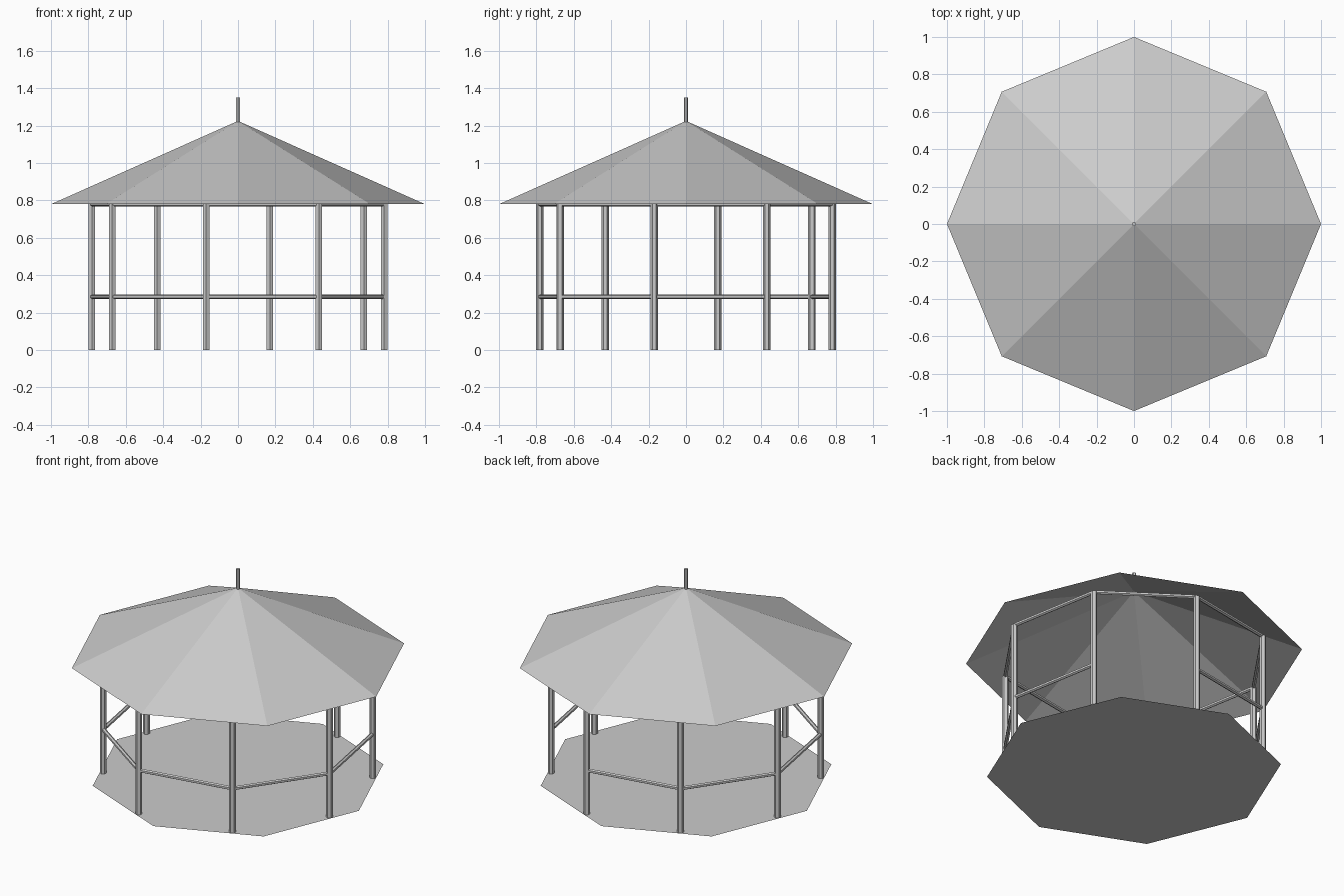
import bpy, bmesh
from math import radians, cos, sin
from mathutils import Vector

cube = bpy.data.objects.get("Cube")
if cube:
    bpy.data.objects.remove(cube, do_unlink=True)

GREY = (0.6, 0.6, 0.6, 1.0)
mat = bpy.data.materials.new("plain grey")
mat.use_nodes = True
mat.diffuse_color = GREY
mat.node_tree.nodes["Principled BSDF"].inputs["Base Color"].default_value = GREY


def finish(name, bm):
    mesh = bpy.data.meshes.new(name)
    bm.to_mesh(mesh)
    bm.free()
    mesh.materials.append(mat)
    obj = bpy.data.objects.new(name, mesh)
    bpy.context.collection.objects.link(obj)
    return obj


def ring(radius, z, count=8, start=0.0):
    """Corner points of a level regular polygon."""
    angles = [radians(start + 360 * k / count) for k in range(count)]
    return [Vector((radius * cos(a), radius * sin(a), z)) for a in angles]


def bar(name, a, b, radius, side, up):
    """Capped six-sided bar from a to b; 'up' points at one of its edges."""
    bm = bmesh.new()
    ends = []
    for centre in (a, b):
        ends.append([bm.verts.new(centre + p.x * up + p.y * side)
                     for p in ring(radius, 0, 6)])
    low, high = ends
    for i in range(6):
        j = (i + 1) % 6
        bm.faces.new((low[i], low[j], high[j], high[i]))
    bm.faces.new(low[::-1])
    bm.faces.new(high)
    bmesh.ops.recalc_face_normals(bm, faces=bm.faces[:])
    return finish(name, bm)


X, Y, Z = Vector((1, 0, 0)), Vector((0, 1, 0)), Vector((0, 0, 1))
EAVE, APEX, RAIL = 0.78, 1.225, 0.285

# Thin floor sheet
bm = bmesh.new()
bm.faces.new([bm.verts.new(p) for p in ring(0.875, 0)])
finish("floor", bm)

# Open eight-sided roof shell
bm = bmesh.new()
tip = bm.verts.new((0, 0, APEX))
rim = [bm.verts.new(p) for p in ring(1.0, EAVE)]
for i in range(8):
    bm.faces.new((rim[i], rim[(i + 1) % 8], tip))
finish("roof", bm)

# Finial pole
bar("finial", Z * (APEX - 0.01), Z * 1.35, 0.012, X, Y)

# Posts, eave beams and handrails; one bay is left open as the entrance
feet = ring(0.8, 0, 8, -12.3)
ENTRANCE = 1
for i, foot in enumerate(feet):
    following = feet[(i + 1) % 8]
    side = (following - foot).normalized().cross(Z)
    bar(f"post_{i + 1}", foot, foot + Z * EAVE, 0.02, X, Y)
    bar(f"eave_beam_{i + 1}", foot + Z * EAVE, following + Z * EAVE, 0.0125, side, Z)
    if i != ENTRANCE:
        bar(f"handrail_{i + 1}", foot + Z * RAIL, following + Z * RAIL, 0.0125, side, Z)
